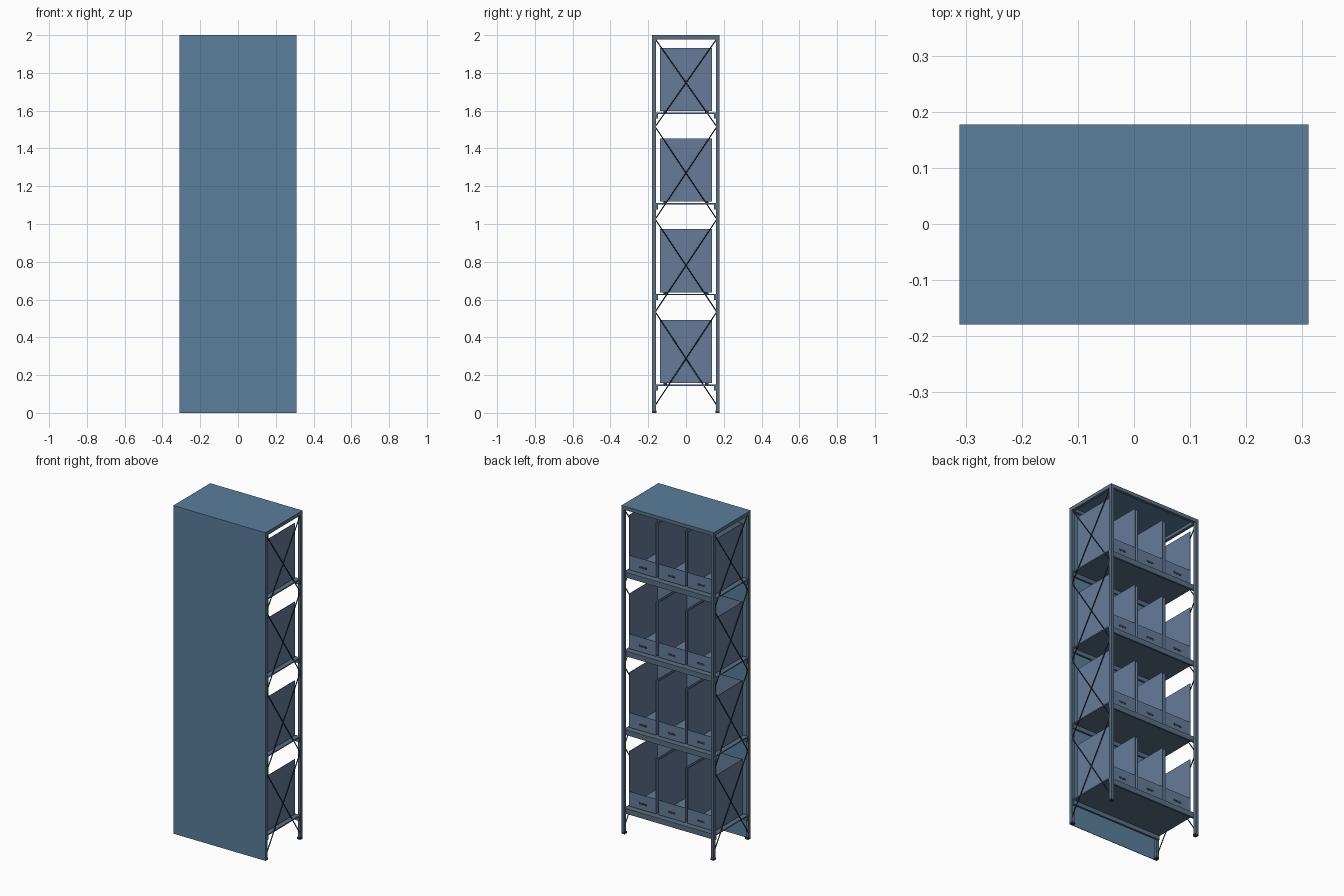
import bpy, math
from mathutils import Vector

if "Cube" in bpy.data.objects:
    bpy.data.objects.remove(bpy.data.objects["Cube"])


def mat(name, col):
    m = bpy.data.materials.new(name)
    m.diffuse_color = (*col, 1)
    m.use_nodes = True
    m.node_tree.nodes["Principled BSDF"].inputs["Base Color"].default_value = m.diffuse_color
    return m


PANEL = mat("panel_blue", (0.10, 0.21, 0.33))
BIN = mat("bin_blue", (0.13, 0.20, 0.32))
STEEL = mat("steel_blue", (0.10, 0.16, 0.23))
DARK = mat("dark_steel", (0.03, 0.04, 0.05))


def mesh(name, verts, faces, material):
    me = bpy.data.meshes.new(name)
    me.from_pydata(verts, [], faces)
    me.materials.append(material)
    ob = bpy.data.objects.new(name, me)
    bpy.context.collection.objects.link(ob)
    return ob


def boxes(name, spans, material):
    """One object from several boxes, each (x0, x1, y0, y1, z0, z1)."""
    verts, faces = [], []
    for x0, x1, y0, y1, z0, z1 in spans:
        n = len(verts)
        verts += [(x, y, z) for z in (z0, z1)
                  for x, y in ((x0, y0), (x1, y0), (x1, y1), (x0, y1))]
        faces += [[n + i for i in f] for f in
                  ((3, 2, 1, 0), (4, 5, 6, 7), (0, 1, 5, 4),
                   (1, 2, 6, 5), (2, 3, 7, 6), (3, 0, 4, 7))]
    return mesh(name, verts, faces, material)


def bar(name, a, b, r, material):
    """Slim round rod from a to b."""
    a, b = Vector(a), Vector(b)
    bpy.ops.mesh.primitive_cylinder_add(vertices=8, radius=r, depth=(b - a).length,
                                        location=(a + b) / 2)
    ob = bpy.context.object
    ob.rotation_euler = (b - a).to_track_quat('Z', 'Y').to_euler()
    ob.name = name
    ob.data.materials.append(material)
    bpy.ops.object.shade_smooth_by_angle()


X, Y, T = 0.311, 0.177, 0.018

# corner posts with feet
for sx in (-1, 1):
    for sy in (-1, 1):
        def corner(w, z0, z1):
            x, y = sorted((sx * X, sx * (X - w))), sorted((sy * Y, sy * (Y - w)))
            return (*x, *y, z0, z1)
        boxes("corner_post", [corner(T, 0.01, 1.98)], STEEL)
        boxes("foot", [corner(0.021, 0, 0.012)], DARK)

# top frame, roof sheet and closed front panel
boxes("top_frame", [(-X, X, -Y, -Y + T, 1.978, 1.998), (-X, X, Y - T, Y, 1.978, 1.998),
                    (-X, -X + T, -Y + T, Y - T, 1.978, 1.998),
                    (X - T, X, -Y + T, Y - T, 1.978, 1.998)], STEEL)
boxes("roof_sheet", [(-X, X, -Y, Y, 1.997, 2.0)], PANEL)
boxes("front_panel", [(-X, X, -Y - 0.002, -Y + 0.001, 0, 2.0)], PANEL)

# crossed side braces
levels = [0.04, 0.535, 1.025, 1.515, 1.98]
for sx in (-1, 1):
    for z0, z1 in zip(levels, levels[1:]):
        for k in (-1, 1):
            x = sx * (0.304 + 0.003 * k)
            bar("side_brace", (x, -0.163 * k, z0), (x, 0.163 * k, z1), 0.003, DARK)

# shelves with edge rails, each holding three open bins
W, D, H, t = 0.091, 0.137, 0.335, 0.003
for z in (0.15, 0.63, 1.11, 1.59):
    boxes("shelf", [(-0.308, 0.308, -0.159, 0.159, z - 0.007, z),
                    (-0.308, 0.308, -0.159, -0.148, z - 0.032, z - 0.007),
                    (-0.308, 0.308, 0.148, 0.159, z - 0.032, z - 0.007)], STEEL)
    for i in (-1, 0, 1):
        c, b = i * 0.197, z + 0.008
        boxes("bin", [(c - W, c - W + t, -D, D, b, b + H),
                      (c + W - t, c + W, -D, D, b, b + H),
                      (c - W + t, c + W - t, -D, -D + t, b, b + H),
                      (c - W + t, c + W - t, D - t, D, b, b + 0.09),
                      (c - W + t, c + W - t, -D + t, D - t, b, b + t)], BIN)
        boxes("bin_runner", [(c - W + 0.01, c + W - 0.01, s - 0.01, s + 0.01, z, b)
                             for s in (-0.11, 0.11)], DARK)
        boxes("bin_tag", [(c - 0.025, c + 0.025, D, D + 0.001, b + 0.03, b + 0.042)], DARK)
